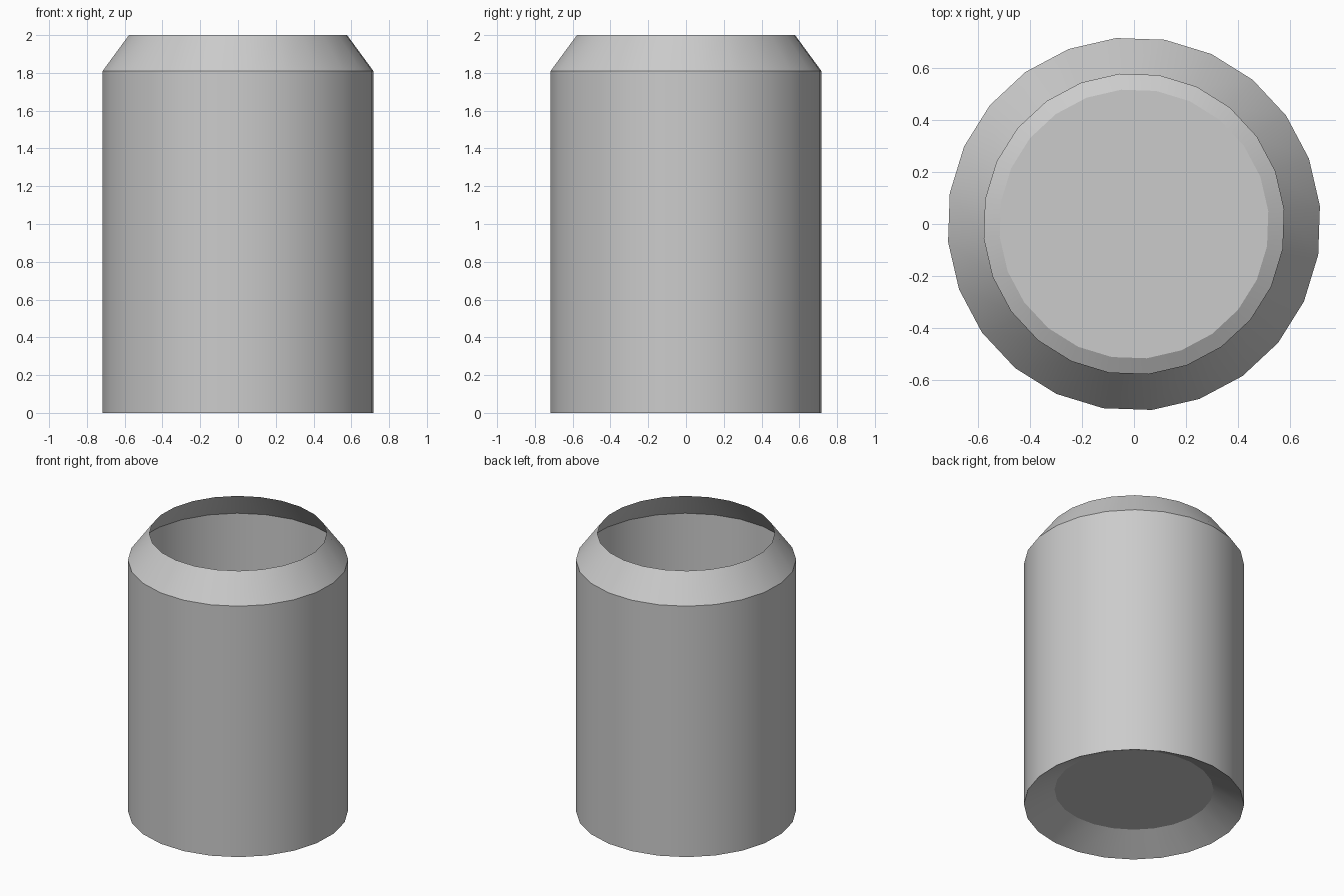
import bpy, bmesh, math

cube = bpy.data.objects.get("Cube")
if cube:
    bpy.data.objects.remove(cube, do_unlink=True)

SIDES = 24
TURN = math.radians(5.5)

# Plain grey
grey = bpy.data.materials.new("plain grey")
grey.use_nodes = True
colour = (0.6, 0.6, 0.6, 1)
grey.diffuse_color = colour
grey.node_tree.nodes["Principled BSDF"].inputs["Base Color"].default_value = colour

# Profile (radius, height): raised floor, base rim, wall top, open mouth
profile = [(0.52, 0.11), (0.72, 0), (0.72, 1.81), (0.58, 2)]

bm = bmesh.new()
rings = []
for radius, height in profile:
    angles = [TURN + math.tau * i / SIDES for i in range(SIDES)]
    rings.append([bm.verts.new((radius * math.cos(a), radius * math.sin(a), height))
                  for a in angles])

# Thin wall between neighbouring rings
for low, high in zip(rings, rings[1:]):
    for i in range(SIDES):
        j = (i + 1) % SIDES
        bm.faces.new((low[i], low[j], high[j], high[i]))

# Raised floor, seen from below
bm.faces.new(rings[0][::-1])

mesh = bpy.data.meshes.new("open_canister")
bm.to_mesh(mesh)
bm.free()
mesh.materials.append(grey)
canister = bpy.data.objects.new("open_canister", mesh)
bpy.context.collection.objects.link(canister)

# Smooth round the wall, sharp between the bands
bpy.context.view_layer.objects.active = canister
canister.select_set(True)
bpy.ops.object.shade_smooth_by_angle(angle=math.radians(20))
